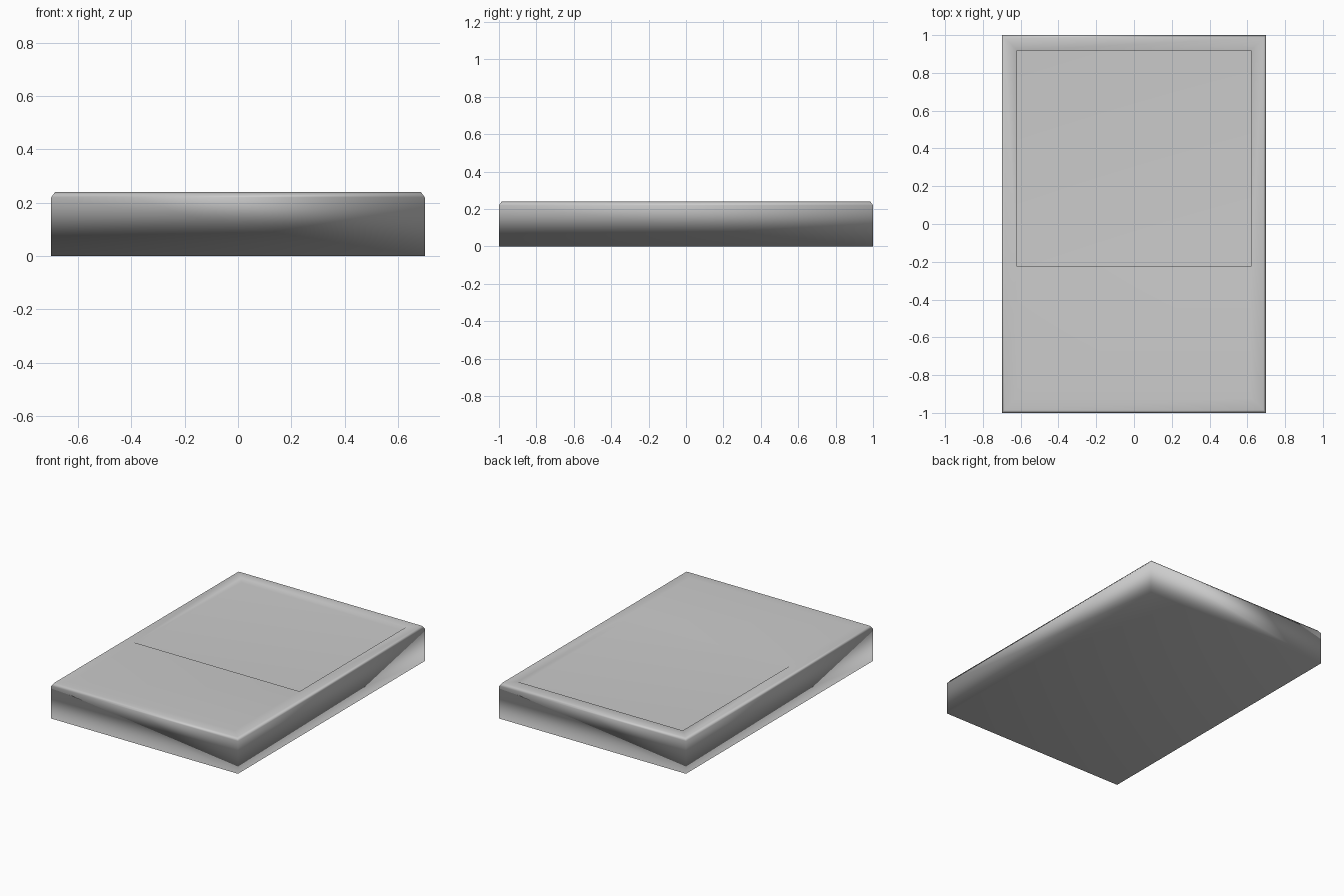
import bpy
import bmesh

# Remove the default cube
default_cube = bpy.data.objects.get("Cube")
if default_cube:
    bpy.data.objects.remove(default_cube, do_unlink=True)

WIDTH, LENGTH, HEIGHT = 1.4, 2.0, 0.24
CHAMFER = 0.02
RIM = 0.095
RECESS_FRONT = -0.225
RECESS_DEPTH = 0.03

# Single neutral material
grey = bpy.data.materials.new("light_grey")
grey.use_nodes = True
colour = (0.6, 0.6, 0.6, 1.0)
grey.diffuse_color = colour
grey.node_tree.nodes["Principled BSDF"].inputs["Base Color"].default_value = colour

bm = bmesh.new()

# Slab body up to the start of the chamfer
bmesh.ops.create_cube(bm, size=1)
wall = HEIGHT - CHAMFER
bmesh.ops.scale(bm, vec=(WIDTH, LENGTH, wall), verts=bm.verts)
bmesh.ops.translate(bm, vec=(0, 0, wall / 2), verts=bm.verts)
bm.normal_update()
top = max(bm.faces, key=lambda f: f.calc_center_median().z)

# Chamfered top edge, then the flat rim
bmesh.ops.inset_region(bm, faces=[top], thickness=CHAMFER, depth=CHAMFER)
bmesh.ops.inset_region(bm, faces=[top], thickness=RIM)

# Split the panel in two across its width
bmesh.ops.bisect_plane(bm, geom=[top, *top.edges, *top.verts],
                       plane_co=(0, RECESS_FRONT, 0), plane_no=(0, 1, 0))
bm.normal_update()
flat_faces = [f for f in bm.faces if f.normal.z > 0.99]
recess = max(flat_faces, key=lambda f: f.calc_area())

# Sunken rectangular recess
sunk = bmesh.ops.extrude_discrete_faces(bm, faces=[recess])["faces"]
bmesh.ops.translate(bm, vec=(0, 0, -RECESS_DEPTH), verts=sunk[0].verts)
bmesh.ops.recalc_face_normals(bm, faces=bm.faces)

mesh = bpy.data.meshes.new("slab_body")
bm.to_mesh(mesh)
bm.free()
mesh.materials.append(grey)
mesh.shade_smooth()

slab = bpy.data.objects.new("slab_body", mesh)
bpy.context.collection.objects.link(slab)

# Soft shading that keeps the large faces flat
normals = slab.modifiers.new("area_weighted_normals", "WEIGHTED_NORMAL")
normals.mode = "FACE_AREA"
normals.weight = 50
